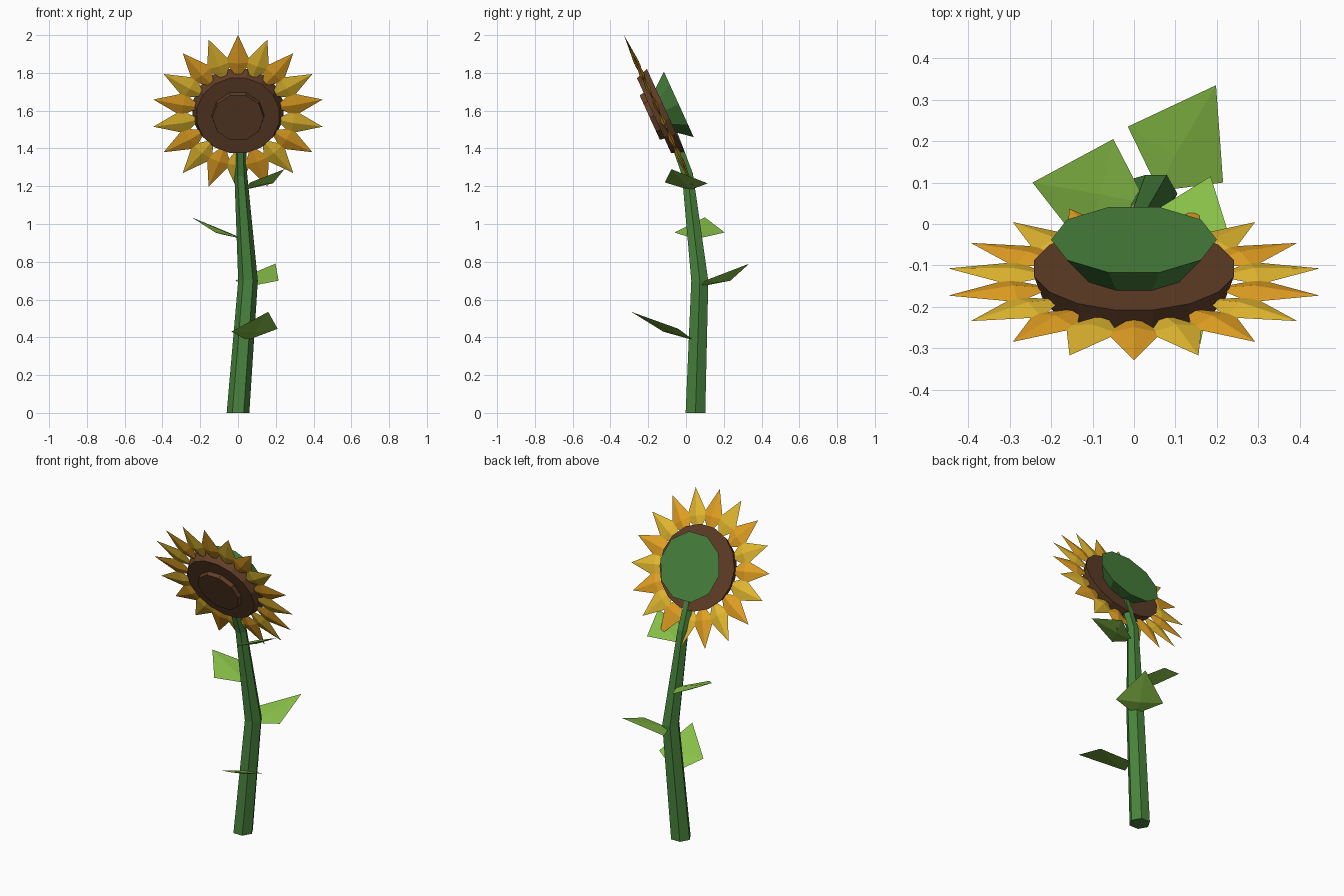
import bpy, bmesh, math
from mathutils import Vector, Matrix

if "Cube" in bpy.data.objects:
    bpy.data.objects.remove(bpy.data.objects["Cube"])


def lin(c):
    c /= 255
    return c / 12.92 if c <= 0.04045 else ((c + 0.055) / 1.055) ** 2.4


def mat(name, r, g, b):
    m = bpy.data.materials.new(name)
    m.diffuse_color = (lin(r), lin(g), lin(b), 1)
    m.use_nodes = True
    m.node_tree.nodes["Principled BSDF"].inputs["Base Color"].default_value = m.diffuse_color
    return m


GREEN = mat("stem_green", 72, 131, 61)
LEAF = mat("leaf_green", 139, 195, 74)
BROWN = mat("seed_brown", 98, 63, 40)
YELLOW = mat("petal_yellow", 246, 200, 52)
AMBER = mat("petal_amber", 246, 174, 38)


def finish(name, bm, material):
    bmesh.ops.recalc_face_normals(bm, faces=bm.faces[:])
    me = bpy.data.meshes.new(name)
    bm.to_mesh(me)
    bm.free()
    me.materials.append(material)
    ob = bpy.data.objects.new(name, me)
    bpy.context.collection.objects.link(ob)
    return ob


def loft(name, rings, material):
    """Skin a list of equal-sized vertex rings and cap both ends."""
    bm = bmesh.new()
    vs = [[bm.verts.new(p) for p in ring] for ring in rings]
    n = len(vs[0])
    for a, b in zip(vs, vs[1:]):
        for i in range(n):
            j = (i + 1) % n
            bm.faces.new((a[i], a[j], b[j], b[i]))
    bm.faces.new(vs[0][::-1])
    bm.faces.new(vs[-1])
    return finish(name, bm, material)


def blade(bm, base, side_a, tip, side_b, thick):
    """Diamond blade with a raised middle on both faces."""
    base, side_a, tip, side_b = map(Vector, (base, side_a, tip, side_b))
    mid = (side_a + side_b) / 2
    nrm = (tip - base).cross(side_a - side_b).normalized() * thick
    rim = [bm.verts.new(p) for p in (base, side_a, tip, side_b)]
    for s in (1, -1):
        c = bm.verts.new(mid + nrm * s)
        for i in range(4):
            bm.faces.new((rim[i], rim[(i + 1) % 4], c))


# Stem: bent six-sided tube (centre, radius, lean of the ring)
rings = []
for centre, r, lean in (((0, 0.05, 0), 0.06, 0), ((0.053, 0.073, 0.7), 0.052, 0),
                        ((0.015, 0.008, 1.26), 0.034, 12), ((0.01, -0.085, 1.52), 0.028, 20)):
    rot = Matrix.Rotation(math.radians(lean), 3, 'X')
    rings.append([Vector(centre) + rot @ Vector((r * math.cos(i * math.pi / 3),
                                                 r * math.sin(i * math.pi / 3), 0))
                  for i in range(6)])
loft("stem", rings, GREEN)

# Leaves: base, side, tip, side
leaves = [
    ((0.03, 0.02, 1.18), (0.185, 0.115, 1.215), (0.245, -0.077, 1.29), (0.065, -0.112, 1.22)),
    ((0.03, 0.05, 0.92), (-0.05, 0.205, 0.955), (-0.245, 0.10, 1.035), (-0.12, -0.06, 0.955)),
    ((0.06, 0.08, 0.67), (0.215, 0.10, 0.70), (0.198, 0.335, 0.79), (-0.015, 0.235, 0.70)),
    ((0.05, 0.04, 0.385), (0.21, -0.04, 0.445), (0.16, -0.29, 0.535), (-0.035, -0.12, 0.43)),
]
for k, pts in enumerate(leaves):
    bm = bmesh.new()
    blade(bm, *pts, 0.01)
    finish(f"leaf_{k + 1}", bm, LEAF)

# Flower head frame: tilted forward and down
T = math.radians(24.5)
CENTRE = Vector((0, -0.14, 1.587))
UP = Vector((0, -math.sin(T), math.cos(T)))
OUT = Vector((0, -math.cos(T), -math.sin(T)))


def head(r, ang, n):
    return CENTRE + Vector((1, 0, 0)) * r * math.sin(ang) + UP * r * math.cos(ang) + OUT * n


def head_disc(name, sides, profile, material):
    loft(name, [[head(r, 2 * math.pi * (i + 0.5) / sides, n) for i in range(sides)]
                for r, n in profile], material)


head_disc("calyx", 10, ((0.20, -0.112), (0.13, -0.03)), GREEN)
head_disc("seed_disc", 16, ((0.246, -0.036), (0.222, 0.032)), BROWN)
head_disc("seed_centre", 10, ((0.142, 0.02), (0.136, 0.057)), BROWN)

# Petals: alternating amber and yellow
for k in range(18):
    a = math.radians(20 * k)
    bm = bmesh.new()
    spread = math.atan(0.067 / 0.295)
    rs = math.hypot(0.067, 0.295)
    blade(bm, head(0.2, a, 0), head(rs, a - spread, 0), head(0.455, a, 0),
          head(rs, a + spread, 0), 0.014)
    finish(f"petal_{k + 1}", bm, YELLOW if k % 2 else AMBER)
